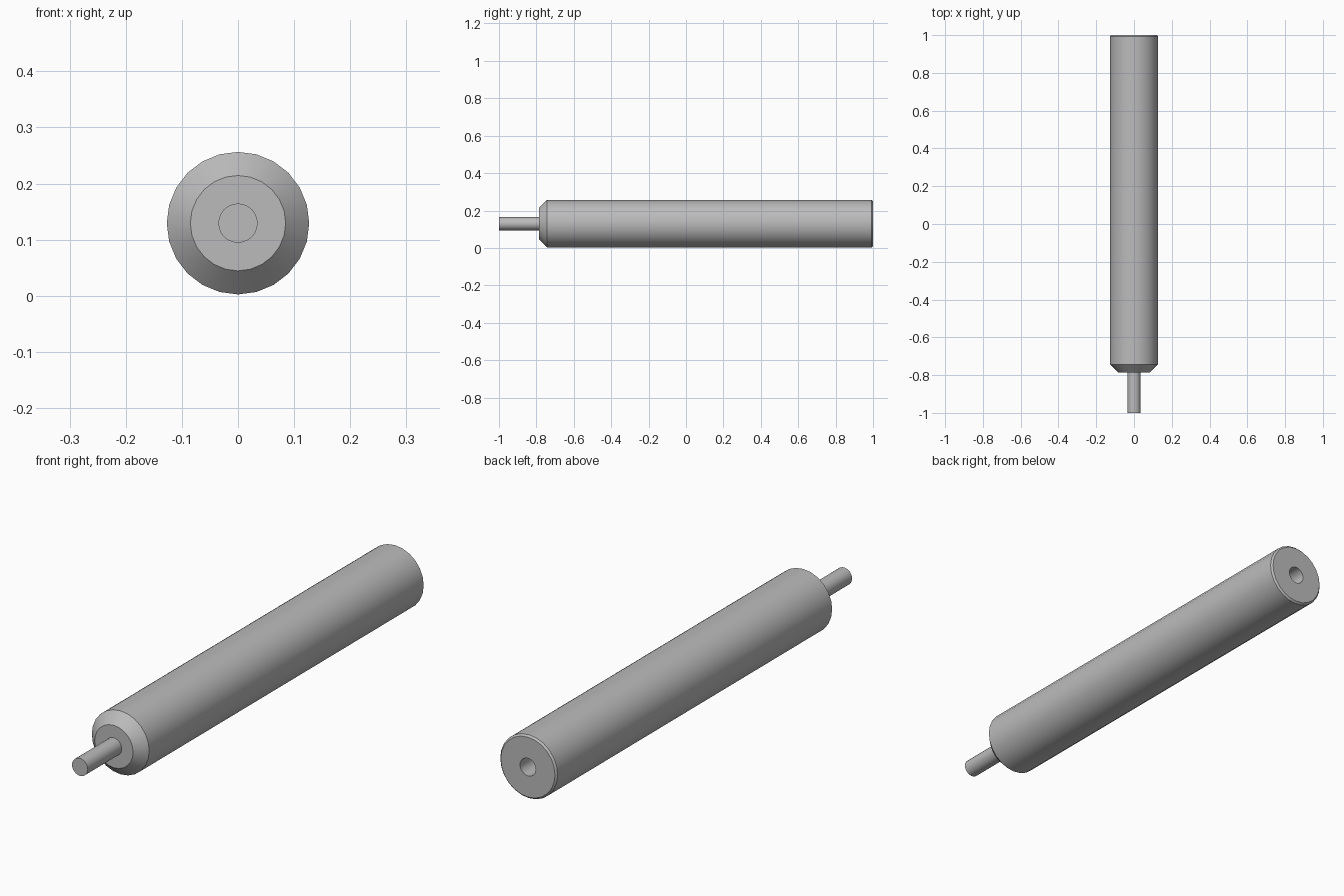
import bpy, bmesh, math

if "Cube" in bpy.data.objects:
    bpy.data.objects.remove(bpy.data.objects["Cube"])

SIDES = 24
AXIS_Z = 0.1295

metal = bpy.data.materials.new("grey metal")
metal.diffuse_color = (0.5, 0.5, 0.5, 1)
metal.use_nodes = True
metal.node_tree.nodes["Principled BSDF"].inputs["Base Color"].default_value = metal.diffuse_color


def lathe(name, profile):
    """Revolve (radius, y) points around the y axis and cap both ends."""
    bm = bmesh.new()
    rings = []
    for r, y in profile:
        rings.append([bm.verts.new((r * math.sin(a), y, AXIS_Z + r * math.cos(a)))
                      for a in (2 * math.pi * i / SIDES for i in range(SIDES))])
    for a, b in zip(rings, rings[1:]):
        for i in range(SIDES):
            j = (i + 1) % SIDES
            bm.faces.new((a[i], a[j], b[j], b[i]))
    bm.faces.new(rings[0])
    bm.faces.new(rings[-1])
    bmesh.ops.recalc_face_normals(bm, faces=bm.faces)
    mesh = bpy.data.meshes.new(name)
    bm.to_mesh(mesh)
    bm.free()
    mesh.materials.append(metal)
    obj = bpy.data.objects.new(name, mesh)
    bpy.context.collection.objects.link(obj)
    bpy.ops.object.select_all(action='DESELECT')
    obj.select_set(True)
    bpy.context.view_layer.objects.active = obj
    bpy.ops.object.shade_smooth_by_angle(angle=math.radians(30))
    return obj


# Stepped rod: pin, shoulder, chamfer, barrel, small rear chamfer, blind socket
lathe("stepped_rod", [
    (0.035, -1.0),
    (0.035, -0.785),
    (0.085, -0.785),
    (0.127, -0.743),
    (0.127, 0.993),
    (0.120, 1.0),
    (0.035, 1.0),
    (0.035, 0.78),
])
